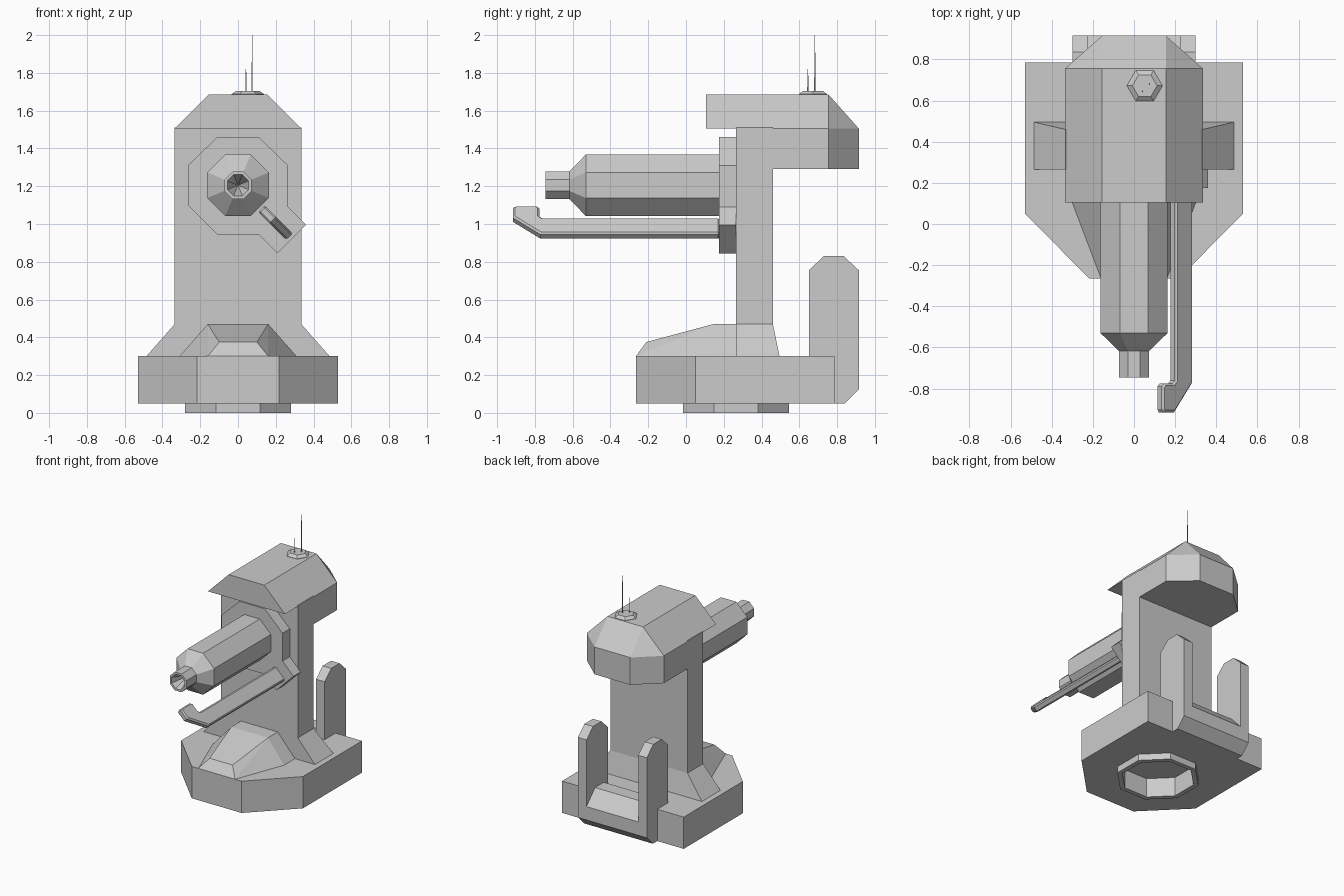
import bpy, bmesh
from math import cos, sin, pi, radians
from mathutils import Vector, Matrix

if "Cube" in bpy.data.objects:
    bpy.data.objects.remove(bpy.data.objects["Cube"])


def finish(name, bm):
    bmesh.ops.remove_doubles(bm, verts=bm.verts, dist=1e-5)
    bmesh.ops.recalc_face_normals(bm, faces=bm.faces)
    me = bpy.data.meshes.new(name)
    bm.to_mesh(me)
    bm.free()
    ob = bpy.data.objects.new(name, me)
    bpy.context.collection.objects.link(ob)
    return ob


def hull(name, pts):
    """Convex solid from half its corners, mirrored across x = 0."""
    bm = bmesh.new()
    for x, y, z in pts:
        for s in (-1, 1):
            bm.verts.new((s * x, y, z))
    res = bmesh.ops.convex_hull(bm, input=bm.verts)
    bmesh.ops.delete(bm, geom=[g for g in res["geom_interior"] if isinstance(g, bmesh.types.BMVert)], context='VERTS')
    bmesh.ops.dissolve_limit(bm, angle_limit=radians(1), verts=bm.verts, edges=bm.edges)
    return finish(name, bm)


def extrude(name, pts, vec):
    """Flat polygon pushed along a vector."""
    bm = bmesh.new()
    f = bm.faces.new([bm.verts.new(p) for p in pts])
    res = bmesh.ops.extrude_face_region(bm, geom=[f], use_keep_orig=True)
    bmesh.ops.translate(bm, vec=vec, verts=[g for g in res["geom"] if isinstance(g, bmesh.types.BMVert)])
    return finish(name, bm)


def turned(name, profile, centre, sides=8, along_y=False, phase=0.5):
    """Faceted turned part: profile of (flat radius, distance along axis)."""
    bm = bmesh.new()
    rings = []
    for r, h in profile:
        rad = r / cos(pi / sides)
        ring = []
        for i in range(sides):
            a = 2 * pi * (i + phase) / sides
            p = (rad * cos(a), h, rad * sin(a)) if along_y else (rad * cos(a), rad * sin(a), h)
            ring.append(bm.verts.new(Vector(p) + Vector(centre)))
        rings.append(ring)
    for a, b in zip(rings, rings[1:]):
        for i in range(sides):
            j = (i + 1) % sides
            bm.faces.new((a[i], a[j], b[j], b[i]))
    bm.faces.new(rings[0])
    bm.faces.new(rings[-1])
    return finish(name, bm)


# Base slab with a recess in its underside, and the foot ring
outline = [(0.53, 0.785), (0.53, 0.05), (0.217, -0.265)]
base = hull("base", [(x, y, z) for x, y in outline for z in (0.05, 0.30)])
cutter = turned("recess_cutter", [(0.245, -0.1), (0.245, 0.15)], (0, 0.265, 0))
cutter.hide_render = True
cutter.hide_viewport = True
cut = base.modifiers.new("recess", 'BOOLEAN')
cut.operation = 'DIFFERENCE'
cut.object = cutter
foot = turned("foot_ring", [(0.245, 0.05), (0.28, 0.05), (0.28, 0), (0.245, 0)], (0, 0.265, 0))
bm = bmesh.new()
bm.from_mesh(foot.data)
# Open ring: drop the two end caps and close the inner wall
bmesh.ops.delete(bm, geom=[f for f in bm.faces if len(f.verts) == 8], context='FACES')
bmesh.ops.bridge_loops(bm, edges=[e for e in bm.edges if e.is_boundary])
bmesh.ops.recalc_face_normals(bm, faces=bm.faces)
bm.to_mesh(foot.data)
bm.free()

# Column with flared skirt
hull("column", [(0.335, y, z) for y in (0.265, 0.46) for z in (0.30, 1.51)])
hull("column_skirt", [(0.485, 0.265, 0.30), (0.485, 0.495, 0.30), (0.335, 0.265, 0.47), (0.335, 0.46, 0.47)])

# Sloping hump on the front of the base
hull("front_hump", [(0.31, 0.265, 0.30), (0.31, 0.13, 0.30), (0.16, -0.265, 0.30),
                    (0.16, 0.265, 0.47), (0.16, 0.145, 0.47), (0.10, -0.21, 0.375)])

# Head block and overhanging roof
eave = [(0.335, 0.755), (0.155, 0.915)]
hull("head_block", [(x, y, z) for x, y in eave + [(0.335, 0.265)] for z in (1.29, 1.505)])
hull("head_roof", [(x, y, 1.505) for x, y in eave + [(0.335, 0.105)]]
     + [(0.155, 0.105, 1.685), (0.155, 0.755, 1.685)])

# Antennas on a six-sided boss
turned("antenna_boss", [(0.075, 1.68), (0.075, 1.687), (0.052, 1.705)], (0.052, 0.672, 0), 6, phase=0)
for name, x, y, top in (("antenna_tall", 0.075, 0.682, 2.0), ("antenna_short", 0.042, 0.645, 1.82)):
    turned(name, [(0.003, 1.70), (0.0015, top)], (x, y, 0), 6)

# Mounting plate with an arm for the lower blade
plate = [(-0.11, 1.46), (0.11, 1.46), (0.265, 1.31), (0.265, 1.09), (0.36, 0.995), (0.21, 0.845),
         (0.11, 0.945), (-0.11, 0.945), (-0.265, 1.10), (-0.265, 1.31)]
extrude("mount_plate", [(x, 0.175, z) for x, z in plate], (0, 0.09, 0))

# Octagonal barrel with hollow muzzle
turned("barrel", [(0.163, 0.18), (0.163, -0.53), (0.072, -0.618), (0.072, -0.745),
                  (0.056, -0.745), (0.003, -0.60)], (0, 0, 1.205), along_y=True)

# Hooked blade set diagonally: profile of (distance from barrel axis, y)
blade = [(0.265, 0.18), (0.385, 0.18), (0.385, -0.77), (0.26, -0.915), (0.185, -0.915),
         (0.175, -0.90), (0.175, -0.79), (0.19, -0.775), (0.25, -0.775), (0.265, -0.76)]
k = 0.7071
t = 0.025
ob = extrude("hooked_blade", [(k * (r - t), y, 1.205 - k * (r + t)) for r, y in blade], (2 * k * t, 0, 2 * k * t))
bev = ob.modifiers.new("edge", 'BEVEL')
bev.width = 0.01
bev.limit_method = 'ANGLE'
bev.angle_limit = radians(60)

# Rear cradle: two upright prongs joined by a crossbar
prong = [(0.65, 0.05), (0.84, 0.05), (0.915, 0.125), (0.915, 0.755), (0.835, 0.83), (0.73, 0.83), (0.65, 0.755)]
for side, x in (("left", -0.30), ("right", 0.225)):
    extrude("prong_" + side, [(x, y, z) for y, z in prong], (0.075, 0, 0))
bar = [(0.70, 0.05), (0.84, 0.05), (0.915, 0.125), (0.915, 0.23), (0.81, 0.34), (0.70, 0.34)]
extrude("crossbar", [(-0.225, y, z) for y, z in bar], (0.45, 0, 0))
